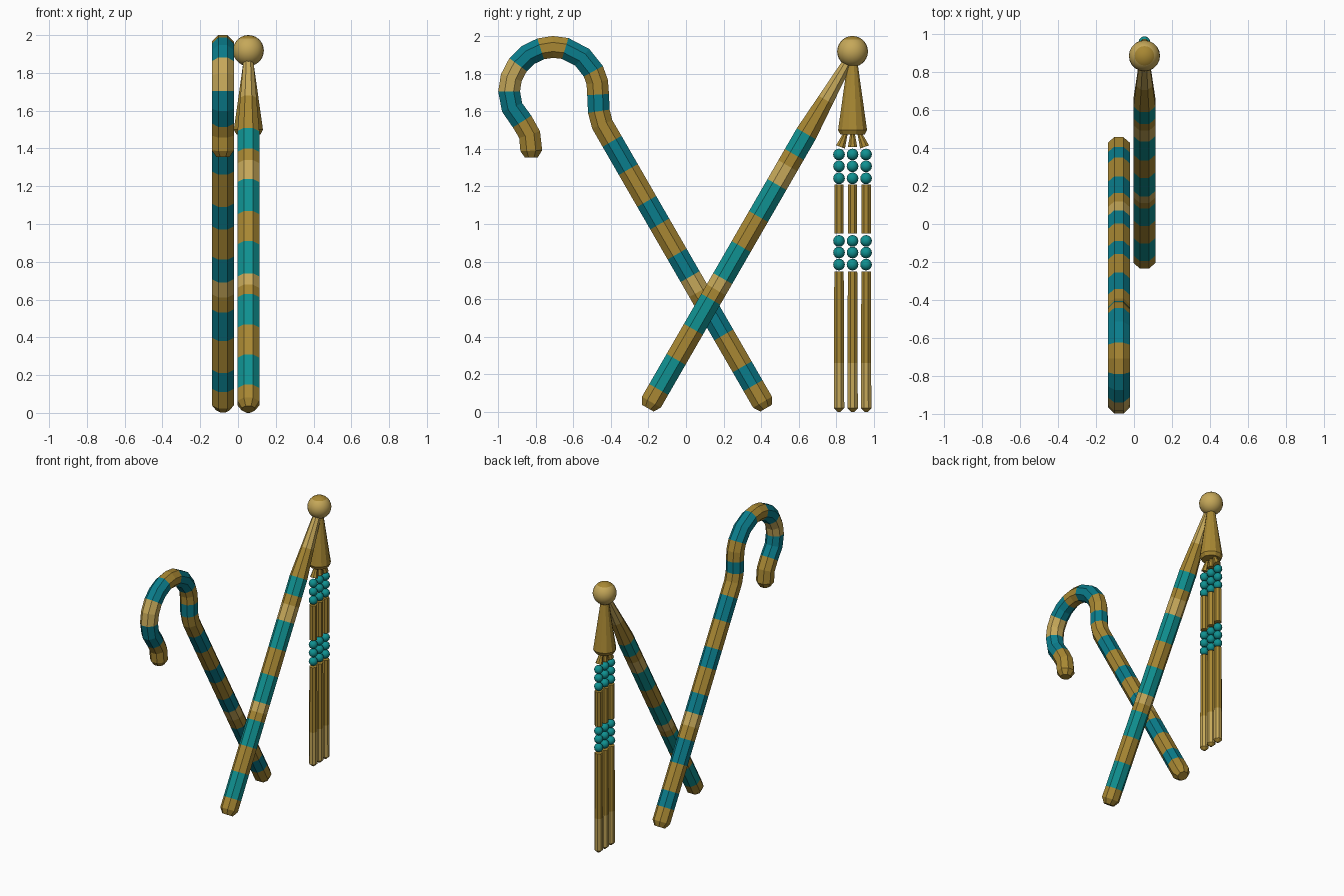
import bpy, bmesh, math
from mathutils import Vector

if "Cube" in bpy.data.objects:
    bpy.data.objects.remove(bpy.data.objects["Cube"])


def material(name, rgb):
    m = bpy.data.materials.new(name)
    m.diffuse_color = (*rgb, 1)
    m.use_nodes = True
    m.node_tree.nodes["Principled BSDF"].inputs["Base Color"].default_value = m.diffuse_color
    return m


MATS = [material("gold", (0.392, 0.245, 0.033)),
        material("light_gold", (0.56, 0.39, 0.10)),
        material("deep_teal", (0.003, 0.205, 0.262)),
        material("turquoise", (0.005, 0.283, 0.283))]
GOLD, LIGHT, DEEP, TURQ = range(4)
CROOK_X, FLAIL_X = -0.08, 0.055
R = 0.058      # apothem of both staffs


def finish(bm, name):
    bmesh.ops.recalc_face_normals(bm, faces=bm.faces)
    me = bpy.data.meshes.new(name)
    bm.to_mesh(me)
    bm.free()
    for m in MATS:
        me.materials.append(m)
    ob = bpy.data.objects.new(name, me)
    bpy.context.collection.objects.link(ob)
    return ob


def sweep(name, x, path, sides=8):
    """Tube along (y, z, radius, material of the next segment) in the plane x."""
    bm = bmesh.new()
    pts = [Vector((x, p[0], p[1])) for p in path]
    rings = []
    for i, c in enumerate(pts):
        t = Vector((0, 0, 0))
        if i > 0:
            t += (c - pts[i - 1]).normalized()
        if i < len(pts) - 1:
            t += (pts[i + 1] - c).normalized()
        t.normalize()
        u, v = Vector((1, 0, 0)), Vector((0, -t.z, t.y))
        r = path[i][2] / math.cos(math.pi / sides)
        ring = []
        for k in range(sides):
            a = 2 * math.pi * (k + 0.5) / sides
            ring.append(bm.verts.new(c + r * (math.cos(a) * u + math.sin(a) * v)))
        rings.append(ring)
    for i in range(len(rings) - 1):
        for k in range(sides):
            n = (k + 1) % sides
            f = bm.faces.new((rings[i][k], rings[i][n], rings[i + 1][n], rings[i + 1][k]))
            f.material_index = path[i][3]
    bm.faces.new(rings[0]).material_index = path[0][3]
    bm.faces.new(rings[-1]).material_index = path[-2][3]
    return finish(bm, name)


def ball(name, loc, r, mat, seg, rows):
    bm = bmesh.new()
    bmesh.ops.create_uvsphere(bm, u_segments=seg, v_segments=rows, radius=r)
    for f in bm.faces:
        f.material_index = mat
    ob = finish(bm, name)
    ob.location = loc
    return ob


# Crook: straight staff with stripes
def crook_y(z):
    return 0.42 - (z - 0.03) * 0.577


path = [(crook_y(0.02), 0.02, 0.035, GOLD)]
for z, m in [(0.052, GOLD), (0.14, DEEP), (0.24, GOLD), (0.41, DEEP), (0.56, GOLD),
             (0.64, LIGHT), (0.72, DEEP), (0.84, GOLD), (1.0, DEEP), (1.12, GOLD),
             (1.29, DEEP), (1.44, GOLD), (1.53, GOLD)]:
    path.append((crook_y(z), z, R, m))
# Crook: hook arc
path.append((-0.464, 1.60, R, DEEP))
for deg, m in [(-4, GOLD), (12, GOLD), (27, DEEP), (50, DEEP), (75, GOLD), (91, GOLD),
               (107, DEEP), (125, DEEP), (143, LIGHT), (162, LIGHT), (180, DEEP)]:
    a = math.radians(deg)
    path.append((-0.704 + 0.237 * math.cos(a), 1.705 + 0.237 * math.sin(a), R, m))
# Crook: curled tip
path += [(-0.925, 1.62, R, DEEP), (-0.872, 1.545, R, GOLD), (-0.832, 1.475, R, GOLD),
         (-0.823, 1.39, R, GOLD), (-0.823, 1.355, 0.035, GOLD)]
sweep("crook_staff", CROOK_X, path)


# Flail: tapering striped handle
def flail_y(z):
    return -0.197 + (z - 0.03) * 0.577


path = [(flail_y(0.02), 0.02, 0.035, GOLD)]
for z, r, m in [(0.052, R, GOLD), (0.12, R, TURQ), (0.28, R, GOLD), (0.44, R, TURQ),
                (0.60, R, GOLD), (0.65, R, LIGHT), (0.71, R, TURQ), (0.88, R, GOLD),
                (1.04, R, TURQ), (1.21, R, LIGHT), (1.31, R, GOLD), (1.37, R, TURQ),
                (1.48, R, GOLD), (1.66, 0.043, LIGHT), (1.88, 0.025, GOLD)]:
    path.append((flail_y(z), z, r, m))
sweep("flail_handle", FLAIL_X, path)

# Flail: top ball with darker cap, and bell
Y = 0.886
knob = ball("flail_knob", (FLAIL_X, Y, 1.918), 0.082, LIGHT, 20, 14)
for f in knob.data.polygons:
    f.use_smooth = True
    if f.center.z > 0.06:
        f.material_index = GOLD
sweep("flail_bell", FLAIL_X, [(Y, 1.87, 0.025, GOLD), (Y, 1.50, 0.077, GOLD),
                              (Y, 1.475, 0.064, GOLD)], 12)

# Flail: three beaded strands
for i in (-1, 0, 1):
    y = Y + i * 0.072
    tag = str(i + 2)
    sweep("strand_cap_" + tag, FLAIL_X, [(Y + i * 0.038, 1.48, 0.012, GOLD),
                                         (y - i * 0.008, 1.41, 0.025, GOLD)])
    for j, z in enumerate((1.37, 1.307, 1.243, 0.91, 0.848, 0.784)):
        b = ball("bead_%s_%d" % (tag, j + 1), (FLAIL_X, y, z), 0.031, TURQ, 12, 8)
        for f in b.data.polygons:
            f.use_smooth = True
    sweep("upper_rod_" + tag, FLAIL_X, [(y, 1.21, 0.025, GOLD), (y, 0.95, 0.025, GOLD)])
    sweep("lower_rod_" + tag, FLAIL_X, [(y, 0.747, 0.025, GOLD), (y, 0.26, 0.027, LIGHT),
                                        (y, 0.02, 0.028, GOLD), (y, 0.0, 0.008, GOLD)])
